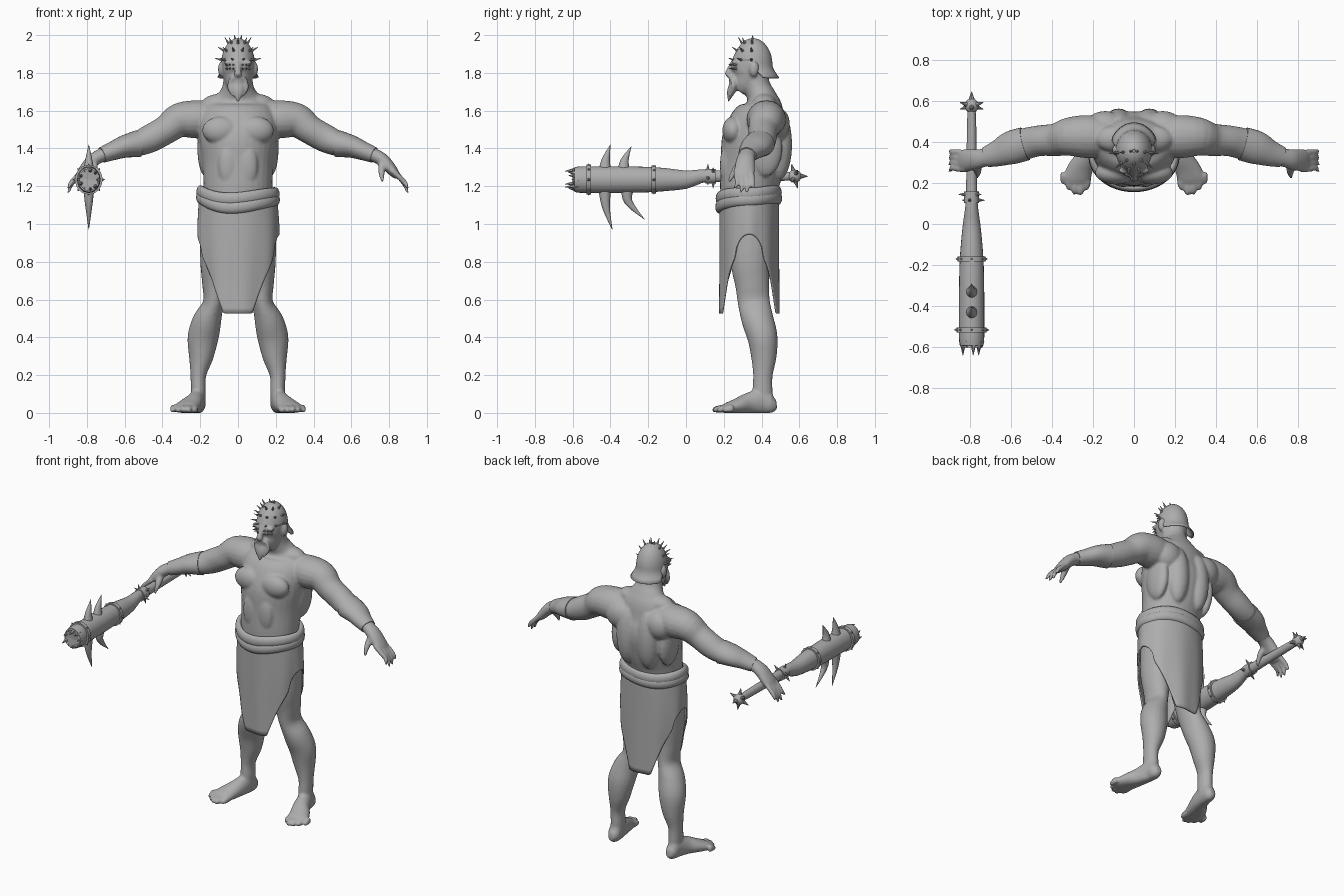
import bpy, bmesh, math
from math import sin, cos, pi, sqrt
from mathutils import Vector, Matrix

cube = bpy.data.objects.get("Cube")
if cube:
    bpy.data.objects.remove(cube)

grey = bpy.data.materials.new("clay grey")
grey.use_nodes = True
grey.diffuse_color = (0.42, 0.42, 0.42, 1)
grey.node_tree.nodes["Principled BSDF"].inputs["Base Color"].default_value = (0.42, 0.42, 0.42, 1)

X, Y, Z = Vector((1, 0, 0)), Vector((0, 1, 0)), Vector((0, 0, 1))


def finish(name, bm, angle=40):
    bmesh.ops.recalc_face_normals(bm, faces=bm.faces)
    mesh = bpy.data.meshes.new(name)
    bm.to_mesh(mesh)
    bm.free()
    mesh.materials.append(grey)
    ob = bpy.data.objects.new(name, mesh)
    bpy.context.collection.objects.link(ob)
    bpy.ops.object.select_all(action='DESELECT')
    ob.select_set(True)
    bpy.context.view_layer.objects.active = ob
    bpy.ops.object.shade_smooth_by_angle(angle=math.radians(angle))
    return ob


def refine(rings, sub):
    """Catmull-Rom interpolation of (x, y, z, a, b) rings."""
    out = []
    for i in range(len(rings) - 1):
        p0, p1, p2, p3 = (rings[min(max(i + k, 0), len(rings) - 1)] for k in (-1, 0, 1, 2))
        for s in range(sub):
            t = s / sub
            out.append([0.5 * (2 * b + (c - a) * t + (2 * a - 5 * b + 4 * c - d) * t * t
                               + (3 * b - a - 3 * c + d) * t ** 3)
                        for a, b, c, d in zip(p0, p1, p2, p3)])
    return out + [list(rings[-1])]


def loft(bm, rings, ref=None, side=1, sub=4, seg=20):
    """Skin elliptical rings along a path; radius a lies along ref."""
    rings = refine(rings, sub)
    pts = [Vector((side * r[0], r[1], r[2])) for r in rings]
    loops = []
    for i, r in enumerate(rings):
        t = (pts[min(i + 1, len(pts) - 1)] - pts[max(i - 1, 0)]).normalized()
        u = (ref - t * ref.dot(t)).normalized() if ref else t.orthogonal().normalized()
        v = t.cross(u)
        a, b = max(r[3], 0.001), max(r[4], 0.001)
        loops.append([bm.verts.new(pts[i] + u * a * cos(2 * pi * k / seg) + v * b * sin(2 * pi * k / seg))
                      for k in range(seg)])
    for lo, hi in zip(loops, loops[1:]):
        for k in range(seg):
            n = (k + 1) % seg
            bm.faces.new((lo[k], lo[n], hi[n], hi[k]))
    bm.faces.new(loops[0])
    bm.faces.new(loops[-1])


def ball(bm, loc, radii, side=1):
    m = Matrix.Translation((side * loc[0], loc[1], loc[2])) @ Matrix.Diagonal((*radii, 1))
    bmesh.ops.create_icosphere(bm, subdivisions=3, radius=1, matrix=m)


def spike(bm, base, direction, length, r, seg=8):
    tip = Vector(base) + Vector(direction).normalized() * length
    loft(bm, [(*base, r, r), (*tip, 0, 0)], sub=1, seg=seg)


def sheet(name, point, nu, nv, wrap=False, thick=0):
    """Surface closed around u, optionally closed around v."""
    bm = bmesh.new()
    g = [[bm.verts.new(point(2 * pi * i / nu, j / nv)) for i in range(nu)]
         for j in range(nv if wrap else nv + 1)]
    for j in range(nv):
        for i in range(nu):
            k, m = (i + 1) % nu, (j + 1) % len(g)
            bm.faces.new((g[j][i], g[j][k], g[m][k], g[m][i]))
    ob = finish(name, bm, 60)
    if thick:
        ob.modifiers.new("thickness", 'SOLIDIFY').thickness = thick
    return ob


# Body: overlapping lofts and muscles fused by a voxel remesh
bm = bmesh.new()
torso = [(1.05, .33, .145, .18), (1.2, .335, .155, .182), (1.32, .355, .172, .188), (1.44, .37, .18, .205),
         (1.54, .385, .155, .21), (1.62, .405, .11, .18), (1.67, .4, .08, .125), (1.72, .38, .07, .085),
         (1.8, .36, .065, .075)]
loft(bm, [(0, y, z, a, b) for z, y, a, b in torso], Y, seg=32)
head = [(1.7, .285, .03, .035), (1.73, .305, .065, .058), (1.78, .335, .1, .076), (1.83, .345, .108, .083),
        (1.88, .352, .1, .083), (1.93, .355, .08, .07), (1.965, .357, .04, .04)]
loft(bm, [(0, y, z, a, b) for z, y, a, b in head], Y, seg=28)
loft(bm, [(0, .25, 1.86, .012, .015), (0, .232, 1.82, .015, .015), (0, .222, 1.795, .016, .021),
          (0, .24, 1.78, .01, .015)], Y)
loft(bm, [(0, .265, 1.75, .03, .04), (0, .238, 1.7, .022, .032), (0, .225, 1.645, .003, .005)], Y)
ball(bm, (0, .242, 1.757), (.025, .016, .01))

arm = [(.12, .42, 1.56, .09, .09), (.22, .425, 1.555, .105, .1), (.31, .425, 1.548, .095, .092),
       (.38, .41, 1.5, .08, .077), (.46, .405, 1.455, .075, .075), (.53, .39, 1.425, .077, .066),
       (.6, .37, 1.41, .076, .055), (.66, .345, 1.388, .06, .045), (.72, .325, 1.365, .045, .037),
       (.77, .315, 1.335, .05, .035), (.82, .31, 1.28, .055, .028), (.845, .31, 1.25, .045, .018)]
leg = [(.105, .34, 1.1, .12, .09), (.11, .345, .95, .115, .09), (.115, .34, .8, .105, .085),
       (.12, .35, .68, .09, .07), (.13, .36, .58, .085, .056), (.163, .38, .49, .085, .076),
       (.185, .405, .4, .08, .082), (.195, .412, .3, .068, .066), (.21, .407, .2, .052, .042),
       (.21, .405, .12, .053, .04), (.21, .41, .05, .05, .038)]
foot = [(.21, .48, .045, .02, .025), (.21, .45, .045, .038, .05), (.215, .4, .06, .042, .068),
        (.232, .33, .05, .05, .056), (.26, .27, .035, .062, .042), (.28, .22, .025, .066, .03),
        (.285, .195, .02, .055, .02)]
for s in (1, -1):
    loft(bm, arm, Y, s)
    loft(bm, leg, Y, s)
    loft(bm, foot, X, s)
    # toes
    for i, tip in enumerate((.165, .14, .145, .165, .195)):
        x, r = .228 + .029 * i, .021 - .002 * i
        loft(bm, [(x, .25, .025, r, .02), (x + .003, tip + .03, .02, r, .02),
                  (x + .004, tip, .012, .008, .01)], X, s, seg=12)
    # fingers and thumb
    for i in range(4):
        y, drop = .35 - .027 * i, .012 * (i in (0, 3))
        loft(bm, [(.815, y - .005, 1.285, .015, .015), (.858, y, 1.245, .015, .015),
                  (.885, y + .003, 1.205 + drop, .013, .013),
                  (.898, y + .006 - .007 * i, 1.165 + drop * 2, .007, .007)], Y, s, seg=12)
    loft(bm, [(.765, .295, 1.325, .025, .022), (.76, .255, 1.275, .018, .018),
              (.765, .228, 1.225, .008, .008)], Y, s, seg=12)
    # muscles, ears, brows and moustache strands
    ball(bm, (.09, .25, 1.495), (.1, .058, .075), s)
    ball(bm, (.075, .49, 1.42), (.072, .072, .19), s)
    ball(bm, (.14, .48, 1.53), (.095, .07, .09), s)
    ball(bm, (.09, .415, 1.64), (.1, .065, .05), s)
    ball(bm, (.17, .42, 1.4), (.045, .09, .15), s)
    ball(bm, (.05, .21, 1.31), (.055, .03, .11), s)
    ball(bm, (.09, .36, 1.82), (.016, .026, .04), s)
    ball(bm, (.042, .26, 1.855), (.035, .018, .013), s)
    loft(bm, [(.01, .235, 1.778, .012, .012), (.036, .247, 1.765, .014, .012), (.045, .25, 1.72, .012, .012),
              (.025, .235, 1.675, .006, .006)], Y, s, seg=10)
for v in bm.verts:
    v.co.z = max(v.co.z, 0)
body = finish("body", bm)
remesh = body.modifiers.new("fuse", 'REMESH')
remesh.mode, remesh.voxel_size, remesh.use_smooth_shade = 'VOXEL', .008, True
soft = body.modifiers.new("soften", 'SMOOTH')
soft.factor, soft.iterations = .5, 4

# Forearm wraps follow the arm rings
for s, label in ((1, "left"), (-1, "right")):
    bm = bmesh.new()
    loft(bm, [(x, y, z, a + .005, b + .005) for x, y, z, a, b in arm[5:9]], Y, s, seg=28)
    finish(label + "_forearm_wrap", bm)


# Skirt with long front and back flaps and arched side openings
def skirt(u, t):
    s = abs(sin(u))
    if s < .37:
        low = .525
    elif s < .88:
        low = .525 + (s - .37) / .51 * .3
    else:
        low = .825 + .12 * sqrt(min(1, (s - .88) / .12))
    z = 1.15 + (low - 1.15) * t
    bulge = .012 * sin(pi * min(1, (1.15 - z) / .45))
    fold = .003 * sin(9 * u) * t
    return ((.206 + bulge + fold) * sin(u), .335 + (.158 + fold) * cos(u), z)


sheet("skirt", skirt, 128, 20, thick=.008)


# Rolled waist cloth in two overlapping folds
def roll(base, sag, wide, tall):
    def point(u, t):
        r, h = wide * cos(2 * pi * t), tall * sin(2 * pi * t)
        z = base - sag * max(0, -cos(u)) ** 2 + .006 * sin(3 * u)
        return ((.2 + r) * sin(u), .332 + (.155 + r) * cos(u), z + h)
    return point


sheet("waist_roll_upper", roll(1.165, .03, .02, .034), 64, 14, wrap=True)
sheet("waist_roll_lower", roll(1.135, .045, .022, .034), 64, 14, wrap=True)


# Helmet with a flared neck guard
def helmet(u, t):
    s = min(1, max(0, (cos(u) + .1) / .5))
    low = 1.865 - .09 * s
    z = low + (1.983 - low) * sin(t * pi / 2)
    if z > 1.84:
        f = sqrt(max(0, 1 - ((z - 1.84) / .1435) ** 2))
    else:
        f = 1 + .35 * s * ((1.84 - z) / .065) ** 1.5
    return (.09 * f * sin(u), .355 + .103 * f * cos(u), z)


sheet("helmet", helmet, 48, 16, thick=.006)

# Helmet spikes over the front half, and studs around the eyes
bm = bmesh.new()
for elev, count in ((12, 6), (33, 6), (56, 5), (80, 2)):
    for i in range(count):
        az = math.radians(-85 + 170 * i / (count - 1))
        e = math.radians(elev)
        d = Vector((sin(az) * cos(e), -cos(az) * cos(e), sin(e)))
        base = (d.x * .086, .355 + d.y * .1, 1.84 + d.z * .138)
        spike(bm, base, d, .04 if elev < 70 else .024, .008)
for s in (1, -1):
    for i in range(3):
        for j in range(2):
            spike(bm, (s * (.024 + .017 * i), .25 + .009 * i, 1.822 + .02 * j), (s * .2 * i, -1, .1), .025, .007)
finish("head_spikes", bm, 30)

# Club shaft with a hollow broken end
CX, CZ = -.79, 1.235
shaft = [(.6, .018), (.5, .024), (.3, .027), (.15, .03), (.08, .034), (0, .046), (-.1, .057), (-.2, .064),
         (-.35, .067), (-.5, .067), (-.57, .066), (-.6, .056), (-.575, .035)]
bm = bmesh.new()
loft(bm, [(CX, y, CZ + .018 * (y > .05), r * .92, r * 1.05) for y, r in shaft], X, sub=2, seg=24)
for i in range(9):
    a = 2 * pi * i / 9
    spike(bm, (CX + .045 * cos(a), -.57, CZ + .052 * sin(a)), (0, -1, .1 * sin(3 * a)), .035 + .035 * (i % 3) / 2, .018, 6)
finish("club_shaft", bm)

# Club bands with studs
bm = bmesh.new()
for y, r, z, grow, n in ((-.515, .073, CZ, .012, 8), (-.17, .068, CZ, .01, 8), (.13, .036, CZ + .018, .03, 6)):
    w = .012 if n == 8 else .028
    loft(bm, [(CX, y - w, z, r, r * 1.08), (CX, y + w, z, r, r * 1.08)], X, sub=1, seg=24)
    for i in range(n):
        a = 2 * pi * i / n + pi / 4
        d = Vector((cos(a), 0, sin(a)))
        off = w * .5 * (-1) ** i if n == 6 else 0
        spike(bm, Vector((CX, y + off, z)) + d * (r - .004), d, grow + .004, .01)
finish("club_bands", bm, 30)

# Spiked pommel
bm = bmesh.new()
hub = Vector((CX, .575, CZ + .018))
ball(bm, hub, (.034, .036, .034))
spike(bm, hub + Y * .025, Y, .045, .017)
for i in range(6):
    a = pi * i / 3 + pi / 6
    d = Vector((cos(a), .25 * (-1) ** i, sin(a)))
    spike(bm, hub + d * .025, d, .042, .014)
finish("club_pommel", bm, 30)

# Large curved horns on the club
bm = bmesh.new()
for y, tip_y, tip_z in ((-.43, -.4, 1.42), (-.33, -.29, 1.41), (-.43, -.39, .97), (-.31, -.22, 1.025)):
    up = 1 if tip_z > CZ else -1
    start = CZ + up * .045
    loft(bm, [(CX, y, start, .034, .03), (CX, y + .006, start + (tip_z - start) * .45, .021, .018),
              (CX, tip_y, tip_z, .001, .001)], Y, seg=12)
finish("club_horns", bm)
